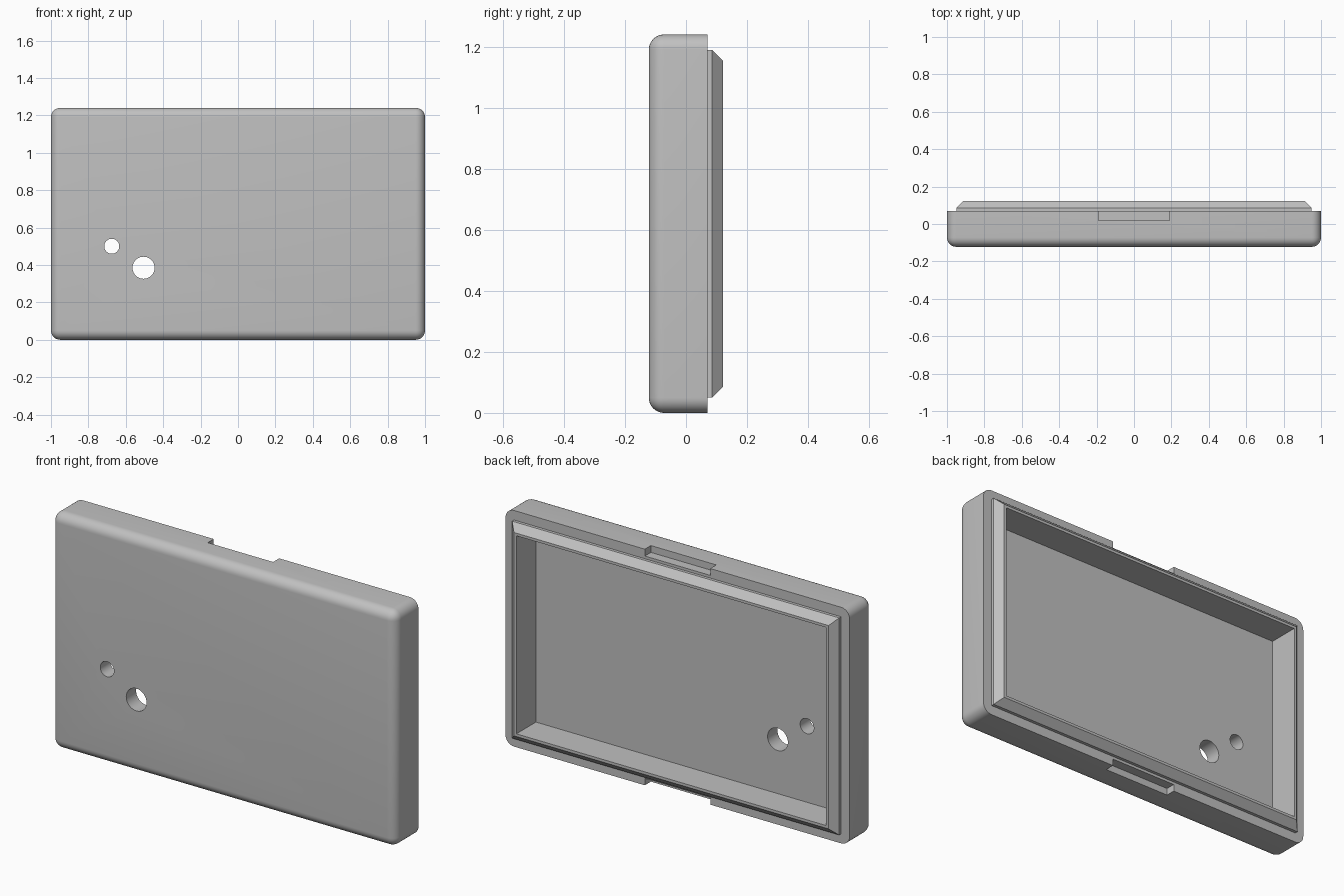
import bpy, bmesh, math
from mathutils import Matrix

if "Cube" in bpy.data.objects:
    bpy.data.objects.remove(bpy.data.objects["Cube"])

grey = bpy.data.materials.new("plain grey")
grey.use_nodes = True
colour = (0.53, 0.53, 0.53, 1)
grey.diffuse_color = colour
grey.node_tree.nodes["Principled BSDF"].inputs["Base Color"].default_value = colour

HEIGHT, WALL, RADIUS = 1.24, 0.05, 0.05
FRONT, BACK, LIP_END, FLOOR = -0.122, 0.07, 0.122, -0.04


def make_object(name, bm):
    bmesh.ops.recalc_face_normals(bm, faces=bm.faces)
    mesh = bpy.data.meshes.new(name)
    bm.to_mesh(mesh)
    bm.free()
    mesh.materials.append(grey)
    obj = bpy.data.objects.new(name, mesh)
    bpy.context.collection.objects.link(obj)
    return obj


def box(x0, x1, y0, y1, z0, z1):
    bm = bmesh.new()
    bmesh.ops.create_cube(bm, size=1)
    bmesh.ops.scale(bm, vec=(x1 - x0, y1 - y0, z1 - z0), verts=bm.verts)
    bmesh.ops.translate(bm, vec=((x0 + x1) / 2, (y0 + y1) / 2, (z0 + z1) / 2),
                        verts=bm.verts)
    return bm


def inset_box(inset, y0, y1):
    return box(inset - 1, 1 - inset, y0, y1, inset, HEIGHT - inset)


def combine(target, other, operation):
    other.hide_render = True
    mod = target.modifiers.new(other.name, "BOOLEAN")
    mod.operation = operation
    mod.solver = "EXACT"
    mod.object = other
    bpy.context.view_layer.objects.active = target
    bpy.ops.object.modifier_apply(modifier=mod.name)
    bpy.data.objects.remove(other)


# Outer shell, rounded on every edge but the back rim
bm = inset_box(0, FRONT, BACK)
rounded = [e for e in bm.edges if min(v.co.y for v in e.verts) < 0]
bmesh.ops.bevel(bm, geom=rounded, offset=RADIUS, segments=8, profile=0.5,
                affect="EDGES", clamp_overlap=True)
shell = make_object("enclosure_shell", bm)

# Raised lip with a chamfered end
bm = inset_box(WALL, 0, LIP_END)
end = [e for e in bm.edges if all(v.co.y > BACK for v in e.verts)]
bmesh.ops.bevel(bm, geom=end, offset=0.036, segments=1, affect="EDGES")
combine(shell, make_object("lip", bm), "UNION")

# Hollow inside
combine(shell, make_object("cavity", inset_box(2 * WALL, FLOOR, 0.3)), "DIFFERENCE")

# Pry notches in the top and bottom rim
NOTCH = 0.036
for z in (0, HEIGHT):
    bm = box(-0.19, 0.19, 0.02, BACK + 0.1, z - NOTCH, z + NOTCH)
    combine(shell, make_object("notch", bm), "DIFFERENCE")

# Round holes through the front panel
for x, z, radius in ((-0.675, 0.5, 0.04), (-0.505, 0.385, 0.059)):
    bm = bmesh.new()
    bmesh.ops.create_cone(
        bm, cap_ends=True, segments=40, radius1=radius, radius2=radius, depth=0.3,
        matrix=Matrix.Translation((x, FRONT, z)) @ Matrix.Rotation(math.pi / 2, 4, "X"))
    combine(shell, make_object("hole", bm), "DIFFERENCE")

# Smooth rounded edges, keep corners crisp
bpy.ops.object.select_all(action="DESELECT")
shell.select_set(True)
bpy.context.view_layer.objects.active = shell
bpy.ops.object.shade_smooth_by_angle(angle=math.radians(30))
